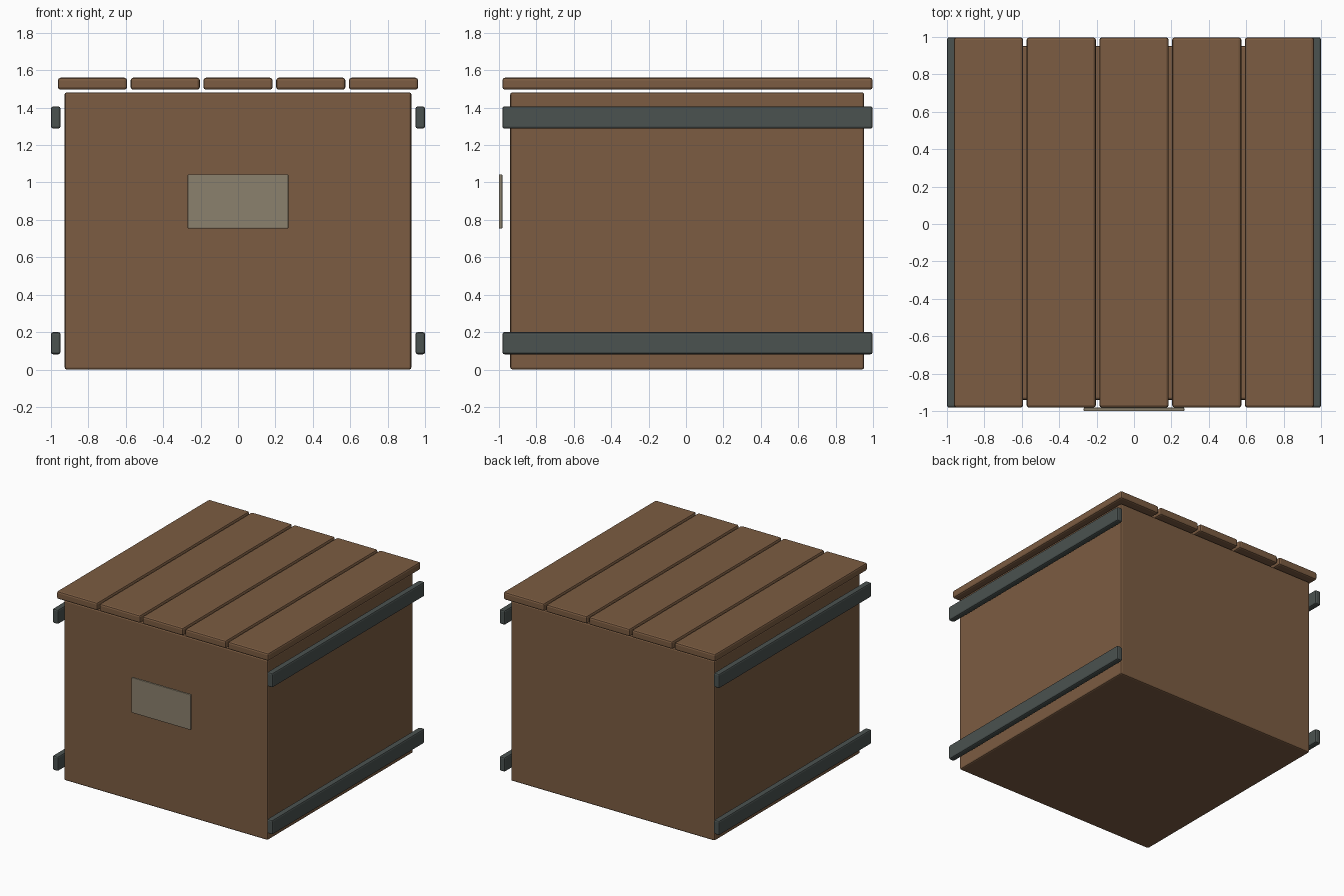
import bpy

if "Cube" in bpy.data.objects:
    bpy.data.objects.remove(bpy.data.objects["Cube"])


def material(name, rgb):
    m = bpy.data.materials.new(name)
    m.diffuse_color = (*rgb, 1)
    m.use_nodes = True
    m.node_tree.nodes["Principled BSDF"].inputs["Base Color"].default_value = m.diffuse_color
    return m


wood = material("wood", (0.20, 0.107, 0.054))
iron = material("iron", (0.069, 0.084, 0.080))
paper = material("paper", (0.26, 0.22, 0.155))


def box(name, x, y, z, mat, bevel):
    """Bevelled box from (min, max) ranges on each axis."""
    bpy.ops.mesh.primitive_cube_add(size=1, location=[(a + b) / 2 for a, b in (x, y, z)])
    ob = bpy.context.object
    ob.name = name
    ob.scale = [b - a for a, b in (x, y, z)]
    bpy.ops.object.transform_apply(location=False, rotation=False, scale=True)
    ob.data.materials.append(mat)
    mod = ob.modifiers.new("Bevel", 'BEVEL')
    mod.width = bevel
    mod.segments = 2
    return ob


# Crate body
box("crate_body", (-0.927, 0.927), (-0.94, 0.953), (0, 1.482), wood, 0.012)

# Lid planks
depth = (-0.982, 0.998)
for i in range(5):
    cx = (i - 2) * 0.389
    box(f"lid_plank_{i + 1}", (cx - 0.185, cx + 0.185), depth, (1.496, 1.56), wood, 0.014)

# Side straps, upper and lower on both sides
for side, sx in (("left", -1), ("right", 1)):
    for level, z in (("lower", (0.081, 0.2)), ("upper", (1.288, 1.407))):
        x = sorted((sx * 0.949, sx * 1.0))
        box(f"{side}_{level}_strap", x, depth, z, iron, 0.012)

# Front label plate
box("front_label", (-0.269, 0.269), (-1.0, -0.982), (0.754, 1.043), paper, 0.004)
